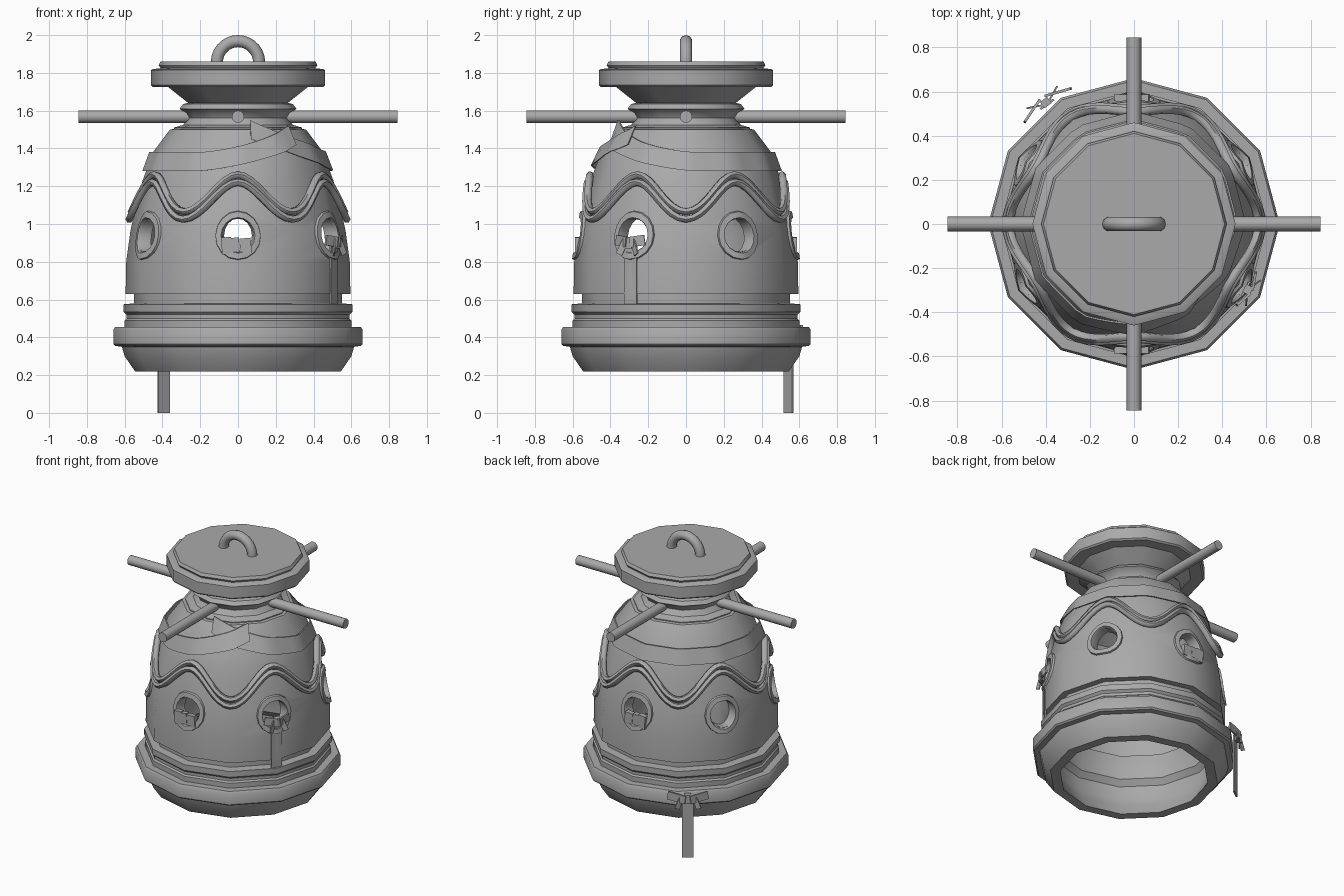
import bpy, bmesh, math
from mathutils import Matrix, Vector

if "Cube" in bpy.data.objects:
    bpy.data.objects.remove(bpy.data.objects["Cube"], do_unlink=True)

SIDES = 12
metal = bpy.data.materials.new("grey metal")
metal.use_nodes = True
metal.diffuse_color = (0.4, 0.4, 0.4, 1)
metal.node_tree.nodes["Principled BSDF"].inputs["Base Color"].default_value = (0.4, 0.4, 0.4, 1)


def finish(ob, angle=35):
    ob.data.materials.clear()
    ob.data.materials.append(metal)
    bpy.ops.object.select_all(action='DESELECT')
    ob.select_set(True)
    bpy.context.view_layer.objects.active = ob
    bpy.ops.object.shade_smooth_by_angle(angle=math.radians(angle))
    return ob


def from_bmesh(name, bm, angle=35):
    bmesh.ops.recalc_face_normals(bm, faces=bm.faces[:])
    me = bpy.data.meshes.new(name)
    bm.to_mesh(me)
    bm.free()
    ob = bpy.data.objects.new(name, me)
    bpy.context.collection.objects.link(ob)
    return finish(ob, angle)


def bridge(bm, rows, close_rows=False, close_cols=True):
    """Skin a list of vertex rows with quads."""
    n, m = len(rows), len(rows[0])
    for i in range(n if close_rows else n - 1):
        for j in range(m if close_cols else m - 1):
            a, b = rows[i], rows[(i + 1) % n]
            k = (j + 1) % m
            bm.faces.new((a[j], a[k], b[k], b[j]))


def lathe(name, profile, closed=False):
    """Spin (radius, height) points; open profiles are capped."""
    bm = bmesh.new()
    rows = []
    for r, z in profile:
        rows.append([bm.verts.new((r * math.cos(math.tau * i / SIDES),
                                   r * math.sin(math.tau * i / SIDES), z)) for i in range(SIDES)])
    bridge(bm, rows, close_rows=closed)
    if not closed:
        bm.faces.new(rows[0])
        bm.faces.new(rows[-1])
    return from_bmesh(name, bm)


def cylinder(name, radius, start, end, segments):
    start, end = Vector(start), Vector(end)
    axis = end - start
    bm = bmesh.new()
    turn = axis.to_track_quat('Z', 'Y').to_matrix().to_4x4()
    bmesh.ops.create_cone(bm, cap_ends=True, segments=segments, radius1=radius, radius2=radius,
                          depth=axis.length, matrix=Matrix.Translation((start + end) / 2) @ turn)
    return from_bmesh(name, bm, 50)


SHELL = [(0.595, 0.63), (0.592, 0.8), (0.57, 0.96), (0.545, 1.08),
         (0.505, 1.23), (0.45, 1.38), (0.36, 1.5)]


def on_shell(theta, z, offset):
    """Point on the faceted shell, pushed outward."""
    z_in = min(max(z, SHELL[0][1]), SHELL[-1][1])
    for (r0, z0), (r1, z1) in zip(SHELL, SHELL[1:]):
        if z_in <= z1:
            r = r0 + (r1 - r0) * (z_in - z0) / (z1 - z0)
            break
    step = math.tau / SIDES
    r *= math.cos(step / 2) / math.cos(theta % step - step / 2)
    return ((r + offset) * math.cos(theta), (r + offset) * math.sin(theta), z)


# Hollow bell shell
inner = [(r - 0.06, z) for r, z in reversed(SHELL[1:-1])]
shell = lathe("bell_shell", SHELL + [(0.3, 1.51), (0.27, 1.46)] + inner + [(0.53, 0.63)], closed=True)

# Stepped base ring
lathe("base_ring", [
    (0.55, 0.66), (0.55, 0.58), (0.605, 0.575), (0.605, 0.535), (0.59, 0.52), (0.59, 0.5),
    (0.6, 0.49), (0.6, 0.455), (0.65, 0.455), (0.66, 0.44), (0.66, 0.365), (0.65, 0.355),
    (0.615, 0.35), (0.6, 0.3), (0.545, 0.22), (0.48, 0.22), (0.52, 0.3), (0.55, 0.37),
    (0.55, 0.46), (0.52, 0.5), (0.52, 0.58), (0.5, 0.66)], closed=True)

# Neck collar and lid
lathe("neck_collar", [(0.34, 1.49), (0.34, 1.51), (0.29, 1.525), (0.265, 1.56), (0.28, 1.59),
                      (0.31, 1.61), (0.29, 1.635), (0.25, 1.645)])
lathe("lid", [(0.25, 1.63), (0.37, 1.725), (0.45, 1.725), (0.46, 1.735), (0.46, 1.815),
              (0.45, 1.82), (0.41, 1.825), (0.42, 1.84), (0.41, 1.86)])

# Window holes and their rims
WINDOWS = [math.radians(30 + 60 * i) for i in range(6)]
WINDOW_Z = 0.94
for w in WINDOWS:
    d = Vector((math.cos(w), math.sin(w), 0))
    lift = Vector((0, 0, WINDOW_Z))
    cutter = cylinder("window_cutter", 0.088, d * 0.4 + lift, d * 0.75 + lift, 16)
    mod = shell.modifiers.new("window", 'BOOLEAN')
    mod.operation, mod.object, mod.solver = 'DIFFERENCE', cutter, 'EXACT'
    bpy.context.view_layer.objects.active = shell
    bpy.ops.object.modifier_apply(modifier=mod.name)
    bpy.data.objects.remove(cutter, do_unlink=True)

    bm = bmesh.new()
    rows = []
    for radius, offset in ((0.125, -0.005), (0.12, 0.013), (0.09, 0.013), (0.085, 0.0), (0.085, -0.065)):
        row = []
        for i in range(16):
            a = math.tau * i / 16
            row.append(bm.verts.new(on_shell(w + radius * math.cos(a) / 0.565,
                                             WINDOW_Z + 1.05 * radius * math.sin(a), offset)))
        rows.append(row)
    bridge(bm, rows)
    from_bmesh("window_rim", bm)
finish(shell)

# Wavy double moulding above the windows
for name, dz, thick in (("wave_upper", 0.02, 0.02), ("wave_lower", -0.02, 0.02)):
    curve = bpy.data.curves.new(name, 'CURVE')
    curve.dimensions = '3D'
    curve.bevel_depth = thick
    curve.bevel_resolution = 1
    spline = curve.splines.new('POLY')
    count = 96
    spline.points.add(count - 1)
    for i, p in enumerate(spline.points):
        t = math.tau * i / count
        wave = 0.5 - 0.5 * math.cos(6 * t)
        r = 0.57 - 0.055 * wave - dz * 0.3
        p.co = (r * math.cos(t), r * math.sin(t), 1.045 + 0.195 * wave + dz, 1)
    spline.use_cyclic_u = True
    ob = bpy.data.objects.new(name, curve)
    bpy.context.collection.objects.link(ob)
    bpy.ops.object.select_all(action='DESELECT')
    ob.select_set(True)
    bpy.context.view_layer.objects.active = ob
    bpy.ops.object.convert(target='MESH')
    finish(bpy.context.view_layer.objects.active, 60)

# Sash wound once around the shoulder, with crossing ends
bm = bmesh.new()
rows = []
for i in range(61):
    t = i / 60
    deg = -80 + 395 * t
    rise = max(0, 1 - t / 0.22) ** 1.5 * 0.17 + max(0, (t - 0.82) / 0.18) ** 1.5 * 0.14
    z = 1.33 + rise
    off = 0.018 + 0.014 * t
    rows.append([bm.verts.new(on_shell(math.radians(deg), z + dz, off + extra))
                 for dz, extra in ((-0.05, 0), (0.05, 0), (0.05, -0.008), (-0.05, -0.008))])
bridge(bm, rows)
bm.faces.new(rows[0])
bm.faces.new(rows[-1])
from_bmesh("shoulder_sash", bm)

# Four cross rods
for i, side in enumerate(("left", "back", "right", "front")):
    d = Vector((math.cos(i * math.pi / 2), math.sin(i * math.pi / 2), 0))
    lift = Vector((0, 0, 1.568))
    cylinder("rod_" + side, 0.033, d * 0.2 + lift, d * 0.845 + lift, 12)

# Carrying loop on the lid
bm = bmesh.new()
rows = []
for i in range(17):
    a = math.pi * (i / 16 * 1.1 - 0.05)
    rows.append([])
    for j in range(10):
        b = math.tau * j / 10
        r = 0.112 + 0.032 * math.cos(b)
        rows[-1].append(bm.verts.new((r * math.cos(a), 0.033 * math.sin(b), 1.856 + r * math.sin(a))))
bridge(bm, rows)
from_bmesh("lid_loop", bm, 60)


def plate(name, angle, radius, z, side, size, tilt=0, yaw=0):
    """Thin box facing outward; size is (depth, width, height)."""
    bm = bmesh.new()
    frame = (Matrix.Rotation(math.radians(angle), 4, 'Z') @ Matrix.Translation((radius, side, z))
             @ Matrix.Rotation(math.radians(yaw), 4, 'Z') @ Matrix.Rotation(math.radians(tilt), 4, 'X'))
    bmesh.ops.create_cube(bm, size=1, matrix=frame @ Matrix.Diagonal((*size, 1)))
    return from_bmesh(name, bm)


def bow(name, angle, radius, z, width, drop):
    plate(name + "_knot", angle, radius + 0.01, z, 0, (0.035, 0.04, 0.06))
    for s in (-1, 1):
        plate(name + "_loop", angle, radius + 0.015, z + 0.01, s * width * 0.27,
              (0.012, width * 0.45, 0.055), s * 8, s * 20)
        plate(name + "_end", angle, radius + 0.025, z - 0.02, s * width * 0.2,
              (0.008, 0.035, 0.09), s * 25, -s * 25)
    plate(name + "_tail", angle, radius, z - drop / 2, 0, (0.01, 0.075, drop))


# Tied ribbons with hanging tails
bow("window_bow", -30, 0.585, 0.9, 0.18, 0.325)
bow("base_bow", 126, 0.67, 0.42, 0.27, 0.42)

# Folded cloth tabs in the front and back windows
for name, angle in (("front_tab", -90), ("back_tab", 90)):
    flip = 1 if angle < 0 else -1
    for x, z, w, h in ((-0.06, 0.885, 0.055, 0.09), (-0.015, 0.89, 0.045, 0.075), (0.04, 0.885, 0.06, 0.08)):
        plate(name, angle, 0.57, z, flip * x, (0.035, w, h), flip * 5)
